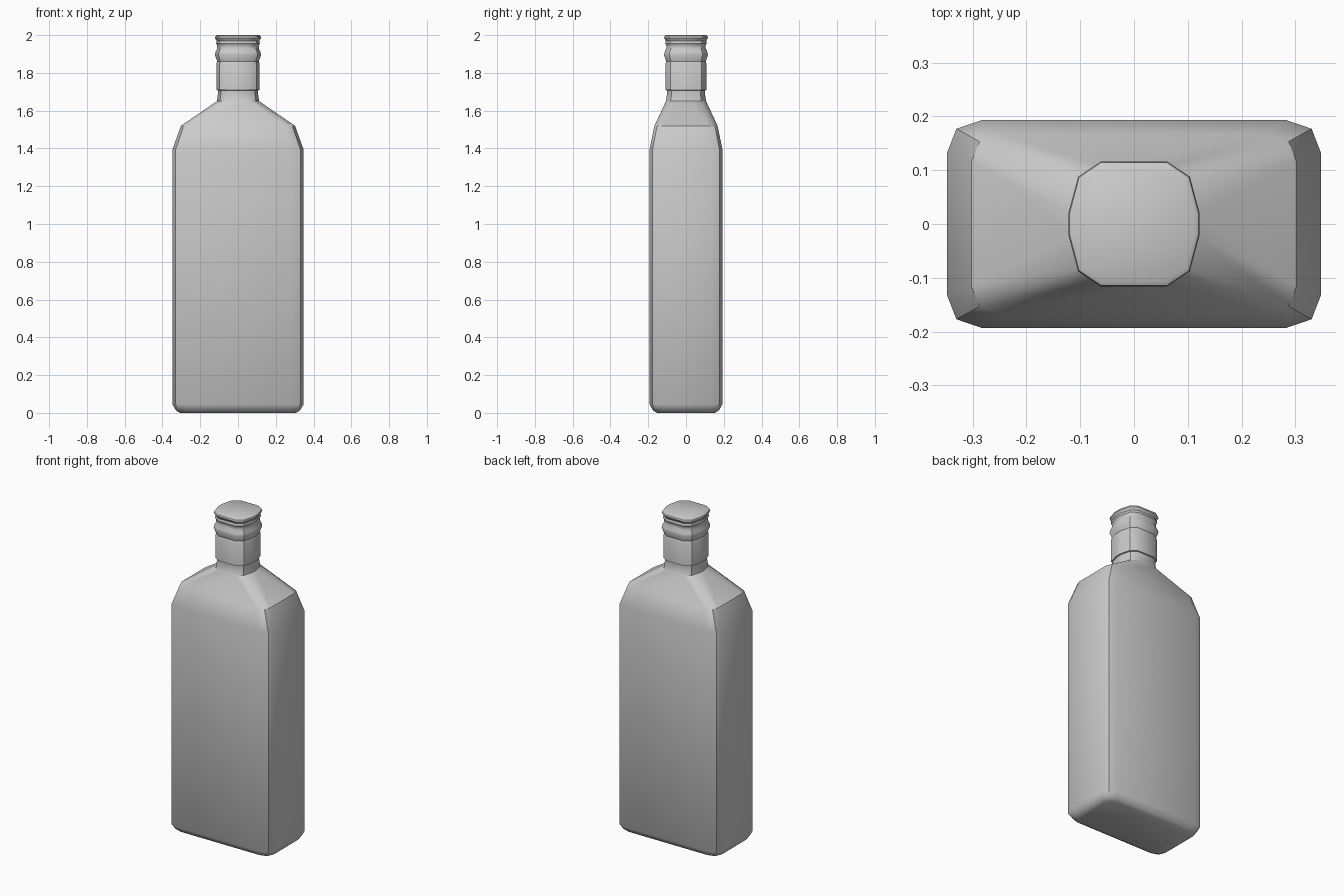
import bpy, bmesh, math

if "Cube" in bpy.data.objects:
    bpy.data.objects.remove(bpy.data.objects["Cube"])

# Quarter cross-sections as fractions of half width / half depth
BODY = [(1, 0.69), (0.951, 0.917), (0.816, 1)]
NECK = [(1, 0.17), (0.85, 0.76), (0.51, 1)]


def section(quarter, hx, hy):
    """Twelve-sided outline mirrored from one quarter."""
    q = [(x * hx, y * hy) for x, y in quarter]
    return (q + [(-x, y) for x, y in reversed(q)]
            + [(-x, -y) for x, y in q] + [(x, -y) for x, y in reversed(q)])


def loft(name, levels):
    bm = bmesh.new()
    rings = [[bm.verts.new((x, y, z)) for x, y in section(q, hx, hy)]
             for q, z, hx, hy in levels]
    for a, b in zip(rings, rings[1:]):
        for i in range(12):
            j = (i + 1) % 12
            bm.faces.new((a[i], a[j], b[j], b[i]))
    bm.faces.new(list(reversed(rings[0])))
    bm.faces.new(rings[-1])
    bmesh.ops.recalc_face_normals(bm, faces=bm.faces)
    mesh = bpy.data.meshes.new(name)
    bm.to_mesh(mesh)
    bm.free()
    obj = bpy.data.objects.new(name, mesh)
    bpy.context.collection.objects.link(obj)
    bpy.context.view_layer.objects.active = obj
    obj.select_set(True)
    bpy.ops.object.shade_smooth_by_angle(angle=math.radians(35))
    obj.select_set(False)
    return obj


# Base, straight walls and shoulders
body = [(BODY, 0.0, 0.305, 0.152), (BODY, 0.012, 0.328, 0.174),
        (BODY, 0.045, 0.347, 0.193), (BODY, 1.395, 0.347, 0.193),
        (BODY, 1.52, 0.302, 0.167)]

# Neck collar, threaded ridges and flat cap: (height, radius)
neck_profile = [(1.65, 0.112), (1.69, 0.106), (1.708, 0.107), (1.71, 0.114),
                (1.85, 0.114), (1.86, 0.110), (1.895, 0.122), (1.91, 0.119),
                (1.93, 0.110), (1.945, 0.110), (1.955, 0.116), (1.97, 0.113),
                (1.985, 0.122), (1.995, 0.120), (2.0, 0.112)]
neck = [(NECK, z, r, r * 0.95) for z, r in neck_profile]

loft("bottle", body + neck)
